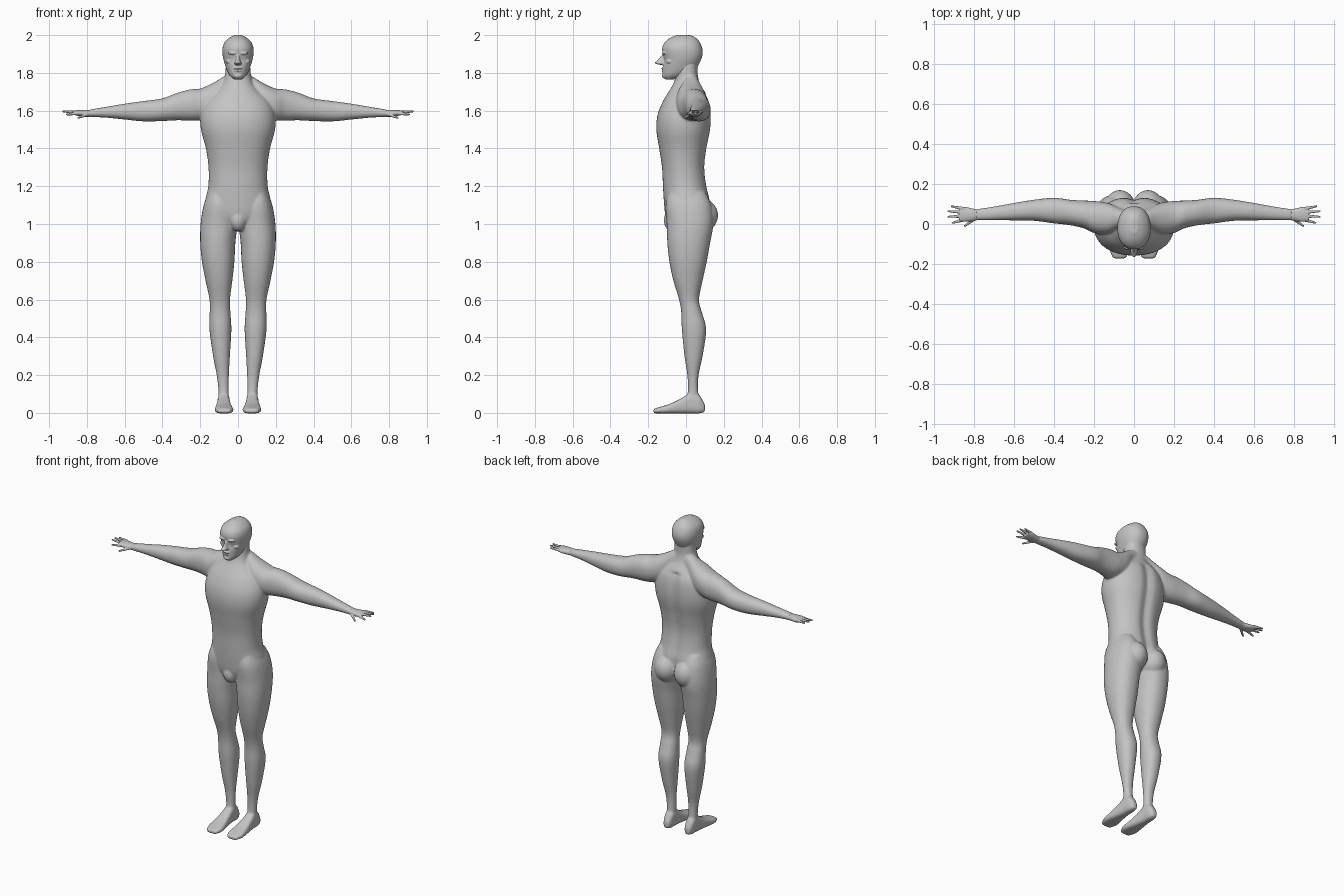
import bpy, bmesh, math
from mathutils import Vector, Matrix

skin = bpy.data.materials.new("plain_grey")
skin.diffuse_color = (0.55, 0.55, 0.55, 1)


def spline(rows, steps=4):
    """Smooth the list of cross-sections with a Catmull-Rom curve."""
    out = []
    for i in range(len(rows) - 1):
        p = [rows[max(0, min(len(rows) - 1, i + k))] for k in (-1, 0, 1, 2)]
        for s in range(steps):
            t = s / steps
            out.append([0.5 * (2 * b + (c - a) * t + (2 * a - 5 * b + 4 * c - d) * t * t
                               + (3 * b - a - 3 * c + d) * t ** 3) for a, b, c, d in zip(*p)])
    return out + [list(rows[-1])]


def loft(bm, axis, rows, power=2.2, sides=32, mirror=False, shape=None):
    """Rows are (position on axis, low a, high a, low b, high b)."""
    for sign in ((1, -1) if mirror else (1,)):
        rings = []
        for t, a0, a1, b0, b1 in spline(rows):
            ring = []
            for k in range(sides):
                ang = math.tau * k / sides
                c, s = math.cos(ang), math.sin(ang)
                a = (a0 + a1) / 2 + (a1 - a0) / 2 * math.copysign(abs(c) ** (2 / power), c)
                b = (b0 + b1) / 2 + (b1 - b0) / 2 * math.copysign(abs(s) ** (2 / power), s)
                co = {"x": (t, a, b), "y": (a, t, b), "z": (a, b, t)}[axis]
                if shape:
                    co = shape(*co)
                ring.append(bm.verts.new((co[0] * sign, co[1], co[2])))
            rings.append(ring)
        for r, q in zip(rings, rings[1:]):
            for k in range(sides):
                j = (k + 1) % sides
                bm.faces.new((r[k], r[j], q[j], q[k]))
        bm.faces.new(rings[0])
        bm.faces.new(rings[-1])


def ball(bm, center, radii, mirror=False):
    for sign in ((1, -1) if mirror else (1,)):
        m = Matrix.Translation((center[0] * sign, center[1], center[2])) @ Matrix.Diagonal((*radii, 1))
        bmesh.ops.create_uvsphere(bm, u_segments=24, v_segments=16, radius=1, matrix=m)


def tube(bm, p, q, r0, r1):
    """Tapered finger with a round tip."""
    p, q = Vector(p), Vector(q)
    m = Matrix.Translation((p + q) / 2) @ (q - p).to_track_quat("Z", "Y").to_matrix().to_4x4()
    bmesh.ops.create_cone(bm, cap_ends=True, segments=12, radius1=r0, radius2=r1,
                          depth=(q - p).length, matrix=m)
    ball(bm, q, (r1, r1, r1))


def finish(bm, name, voxel, smooth):
    """Fuse the overlapping volumes into one smooth skin."""
    bmesh.ops.recalc_face_normals(bm, faces=bm.faces)
    me = bpy.data.meshes.new(name)
    bm.to_mesh(me)
    bm.free()
    ob = bpy.data.objects.new(name, me)
    bpy.context.collection.objects.link(ob)
    rm = ob.modifiers.new("fuse", "REMESH")
    rm.mode, rm.voxel_size, rm.use_smooth_shade = "VOXEL", voxel, True
    sm = ob.modifiers.new("soften", "SMOOTH")
    sm.factor, sm.iterations = 0.5, smooth
    dg = bpy.context.evaluated_depsgraph_get()
    new = bpy.data.meshes.new_from_object(ob.evaluated_get(dg))
    ob.modifiers.clear()
    ob.data = new
    new.materials.clear()
    new.materials.append(skin)
    new.shade_smooth()
    return ob


# ---- body: torso, arms, legs and feet in one skin
body = bmesh.new()


def spine(x, y, z):
    # groove down the back
    if y > 0.03 and 1.05 < z < 1.68:
        y -= 0.016 * math.exp(-(x / 0.03) ** 2)
    return x, y, z


torso = [(0.965, 0.03, -0.07, 0.05), (1.0, 0.085, -0.095, 0.09), (1.05, 0.15, -0.11, 0.12),
         (1.12, 0.172, -0.117, 0.13), (1.2, 0.157, -0.122, 0.113), (1.3, 0.156, -0.127, 0.102),
         (1.4, 0.17, -0.142, 0.113), (1.5, 0.196, -0.157, 0.132), (1.58, 0.197, -0.15, 0.135),
         (1.65, 0.17, -0.122, 0.125), (1.7, 0.12, -0.092, 0.1), (1.74, 0.082, -0.068, 0.075),
         (1.79, 0.068, -0.052, 0.062), (1.86, 0.064, -0.045, 0.062)]
loft(body, "z", [(z, -w, w, f, b) for z, w, f, b in torso], sides=64, shape=spine)

# arms with shoulder slope: x, y range, z range
loft(body, "x", [(0.03, 0.0, 0.07, 1.62, 1.80), (0.07, -0.02, 0.08, 1.6, 1.785),
                 (0.13, -0.05, 0.105, 1.57, 1.748), (0.2, -0.045, 0.115, 1.55, 1.717),
                 (0.25, -0.022, 0.117, 1.547, 1.713), (0.32, -0.006, 0.121, 1.549, 1.695),
                 (0.4, 0.003, 0.131, 1.545, 1.665), (0.5, 0.016, 0.121, 1.543, 1.651),
                 (0.6, 0.018, 0.105, 1.553, 1.637), (0.7, 0.018, 0.087, 1.563, 1.62),
                 (0.79, 0.018, 0.074, 1.567, 1.605)], mirror=True)

# legs: z, x range, y range
loft(body, "z", [(1.17, 0.05, 0.155, -0.09, 0.1), (1.1, 0.02, 0.182, -0.108, 0.135),
                 (1.0, 0.005, 0.198, -0.102, 0.145), (0.9, 0.014, 0.2, -0.099, 0.128),
                 (0.8, 0.019, 0.191, -0.088, 0.11), (0.7, 0.03, 0.172, -0.067, 0.088),
                 (0.6, 0.042, 0.151, -0.037, 0.069), (0.53, 0.04, 0.15, -0.025, 0.085),
                 (0.44, 0.035, 0.151, -0.022, 0.107), (0.3, 0.043, 0.132, -0.008, 0.088),
                 (0.2, 0.048, 0.113, 0.007, 0.067), (0.12, 0.049, 0.104, 0.01, 0.064),
                 (0.05, 0.05, 0.104, 0.0, 0.075)], mirror=True)

# feet: y, x range, z range
loft(body, "y", [(0.1, 0.058, 0.093, 0.005, 0.045), (0.07, 0.047, 0.104, -0.003, 0.095),
                 (0.03, 0.045, 0.107, -0.003, 0.11), (-0.02, 0.04, 0.112, -0.003, 0.08),
                 (-0.08, 0.03, 0.12, -0.003, 0.05), (-0.13, 0.024, 0.122, -0.003, 0.034),
                 (-0.172, 0.04, 0.105, -0.002, 0.022)], power=3, mirror=True)

# seat and front of the pelvis
ball(body, (0.07, 0.08, 1.045), (0.078, 0.09, 0.09), mirror=True)
ball(body, (0, -0.07, 1.02), (0.045, 0.048, 0.06))
finish(body, "body", 0.006, 8)

# ---- head with face
head = bmesh.new()
skull = [(1.766, 0.022, -0.112, -0.06), (1.785, 0.043, -0.123, 0.0), (1.81, 0.057, -0.123, 0.045),
         (1.84, 0.068, -0.121, 0.065), (1.87, 0.077, -0.117, 0.08), (1.9, 0.082, -0.123, 0.088),
         (1.93, 0.082, -0.126, 0.086), (1.96, 0.072, -0.114, 0.074), (1.985, 0.047, -0.085, 0.053),
         (2.001, 0.018, -0.045, 0.022)]
loft(head, "z", [(z, -w, w, f, b) for z, w, f, b in skull], sides=48)
# nose
loft(head, "z", [(1.843, -0.014, 0.014, -0.14, -0.09), (1.852, -0.018, 0.018, -0.166, -0.09),
                 (1.87, -0.011, 0.011, -0.147, -0.09), (1.895, -0.009, 0.009, -0.128, -0.09)])
ball(head, (0.028, -0.115, 1.904), (0.025, 0.014, 0.008), mirror=True)    # brows
ball(head, (0.03, -0.104, 1.886), (0.015, 0.01, 0.007), mirror=True)      # eyes
ball(head, (0.045, -0.085, 1.86), (0.02, 0.02, 0.013), mirror=True)       # cheeks
ball(head, (0, -0.121, 1.823), (0.024, 0.01, 0.005))                      # upper lip
ball(head, (0, -0.12, 1.811), (0.02, 0.01, 0.005))                        # lower lip
ball(head, (0, -0.112, 1.784), (0.022, 0.016, 0.014))                     # chin
finish(head, "head", 0.0035, 3)

# ---- hands, the second one mirrored
for side, label in ((1, "left"), (-1, "right")):
    hand = bmesh.new()
    loft(hand, "x", [(0.76, 0.024, 0.07, 1.57, 1.603), (0.8, 0.016, 0.076, 1.567, 1.604),
                     (0.845, 0.011, 0.085, 1.572, 1.603), (0.872, 0.016, 0.081, 1.58, 1.6)])
    for base, tip in (((0.85, 0.076, 1.592), (0.91, 0.088, 1.594)),
                      ((0.85, 0.058, 1.592), (0.926, 0.064, 1.597)),
                      ((0.85, 0.04, 1.59), (0.926, 0.036, 1.596)),
                      ((0.85, 0.021, 1.585), (0.906, 0.006, 1.58)),
                      ((0.79, 0.03, 1.583), (0.845, -0.01, 1.562))):
        tube(hand, base, tip, 0.0095, 0.005)
    if side < 0:
        bmesh.ops.scale(hand, vec=(-1, 1, 1), verts=hand.verts)
    finish(hand, label + "_hand", 0.0025, 2)
